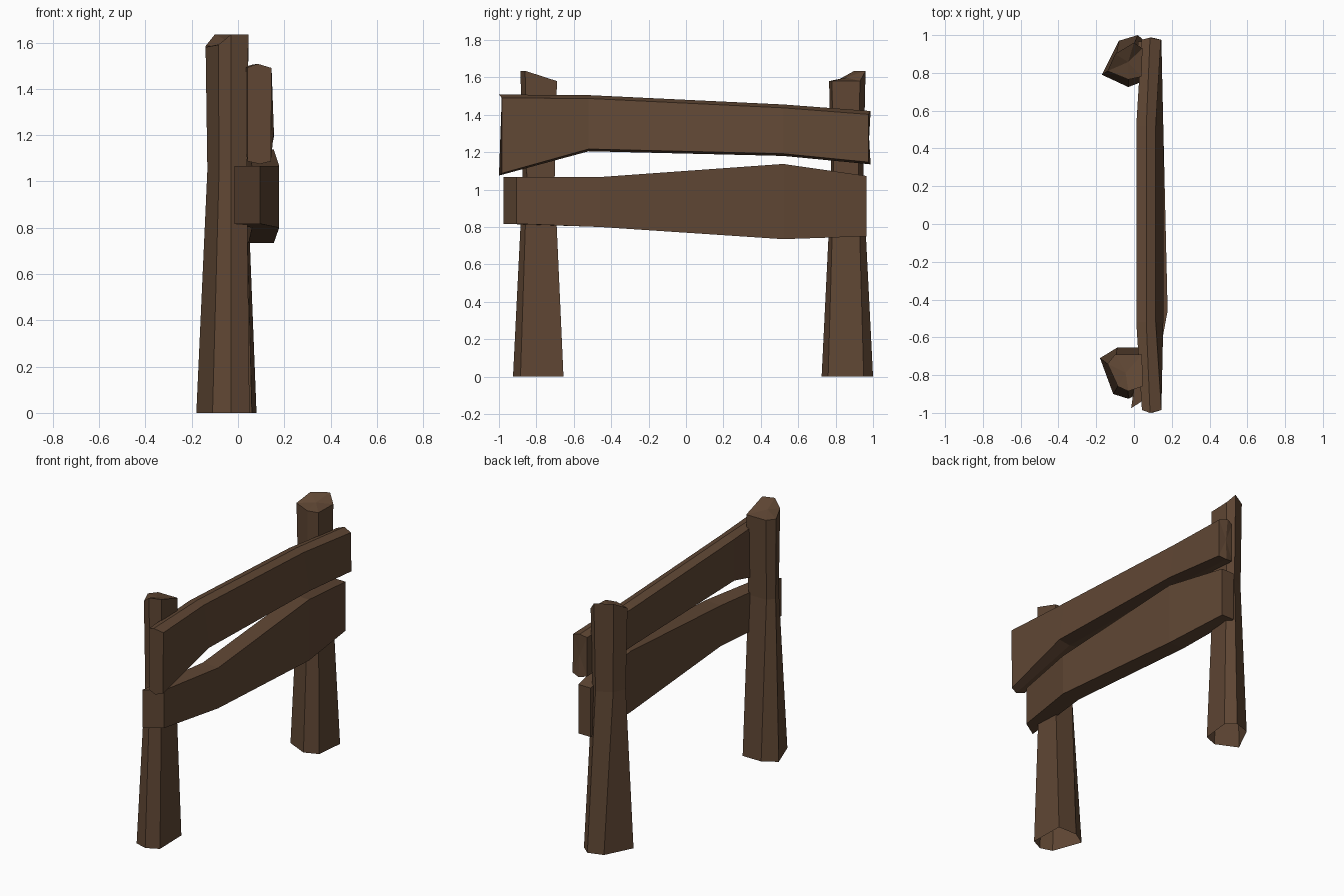
import bpy

if "Cube" in bpy.data.objects:
    bpy.data.objects.remove(bpy.data.objects["Cube"])

wood = bpy.data.materials.new("brown_wood")
wood.diffuse_color = (0.115, 0.062, 0.034, 1)
wood.use_nodes = True
wood.node_tree.nodes["Principled BSDF"].inputs["Base Color"].default_value = wood.diffuse_color


def loft(name, rings, cap_start=True):
    """Skin matching rings of points and cap the ends."""
    n = len(rings[0])
    verts = [p for ring in rings for p in ring]
    faces = [(r * n + i, r * n + (i + 1) % n, (r + 1) * n + (i + 1) % n, (r + 1) * n + i)
             for r in range(len(rings) - 1) for i in range(n)]
    last = (len(rings) - 1) * n
    # End cap fans around its mean point
    verts.append(tuple(sum(p[k] for p in rings[-1]) / n for k in range(3)))
    faces += [(last + i, last + (i + 1) % n, len(verts) - 1) for i in range(n)]
    if cap_start:
        faces.append(tuple(reversed(range(n))))
    mesh = bpy.data.meshes.new(name)
    mesh.from_pydata(verts, [], faces)
    mesh.materials.append(wood)
    obj = bpy.data.objects.new(name, mesh)
    bpy.context.collection.objects.link(obj)
    return obj


def post(name, base, top, waist_z=1.05, shrink=0.92):
    """Tapered post, open underneath, narrowest at the waist."""
    cx = sum(p[0] for p in top) / len(top)
    cy = sum(p[1] for p in top) / len(top)
    waist = [(cx + (x - cx) * shrink, cy + (y - cy) * shrink * 0.95, waist_z) for x, y, z in top]
    loft(name, [[(x, y, 0) for x, y in base], waist, top], cap_start=False)


# Posts with obliquely cut tops
post("front_post",
     [(-.18, -.71), (-.11, -.90), (-.03, -.925), (.05, -.885), (.045, -.655), (-.09, -.655)],
     [(-.14, -.74, 1.58), (-.085, -.86, 1.59), (-.03, -.885, 1.635),
      (.045, -.86, 1.635), (.043, -.69, 1.58), (-.10, -.69, 1.58)])
post("back_post",
     [(-.17, .79), (-.03, .725), (.06, .76), (.08, .95), (.02, 1.0), (-.08, .97)],
     [(-.14, .81, 1.585), (-.03, .765, 1.58), (.04, .78, 1.58),
      (.045, .93, 1.58), (0, .96, 1.635), (-.10, .90, 1.635)])


def upper_ring(y, tip, top, bottom, back, ridge, front, low):
    """Six-sided plank section with ridged upper and lower edges."""
    return [(back, y, top - .015), (ridge, y + tip, top), (front, y, top - .018),
            (low, y, bottom + .012), (ridge + .01, y + tip, bottom), (back, y, bottom + .012)]


# Upper plank
loft("upper_plank", [
    upper_ring(-.985, -.015, 1.508, 1.075, .042, .085, .145, .142),
    upper_ring(-.52, 0, 1.505, 1.205, .012, .065, .115, .155),
    upper_ring(.52, 0, 1.455, 1.18, .012, .065, .115, .155),
    upper_ring(.975, .012, 1.42, 1.135, .04, .085, .142, .145)])


def lower_ring(yb, yf, back, front, bottom, top):
    """Four-sided plank section with separate rear and front positions."""
    return [(back, yb, top), (front, yf, top), (front, yf, bottom), (back, yb, bottom)]


# Lower plank with skewed near end
loft("lower_plank", [
    lower_ring(-.975, -.905, -.015, .095, .817, 1.067),
    lower_ring(-.45, -.46, .06, .178, .80, 1.067),
    lower_ring(.52, .52, .045, .155, .735, 1.137),
    lower_ring(.965, .965, .02, .11, .75, 1.073)])
